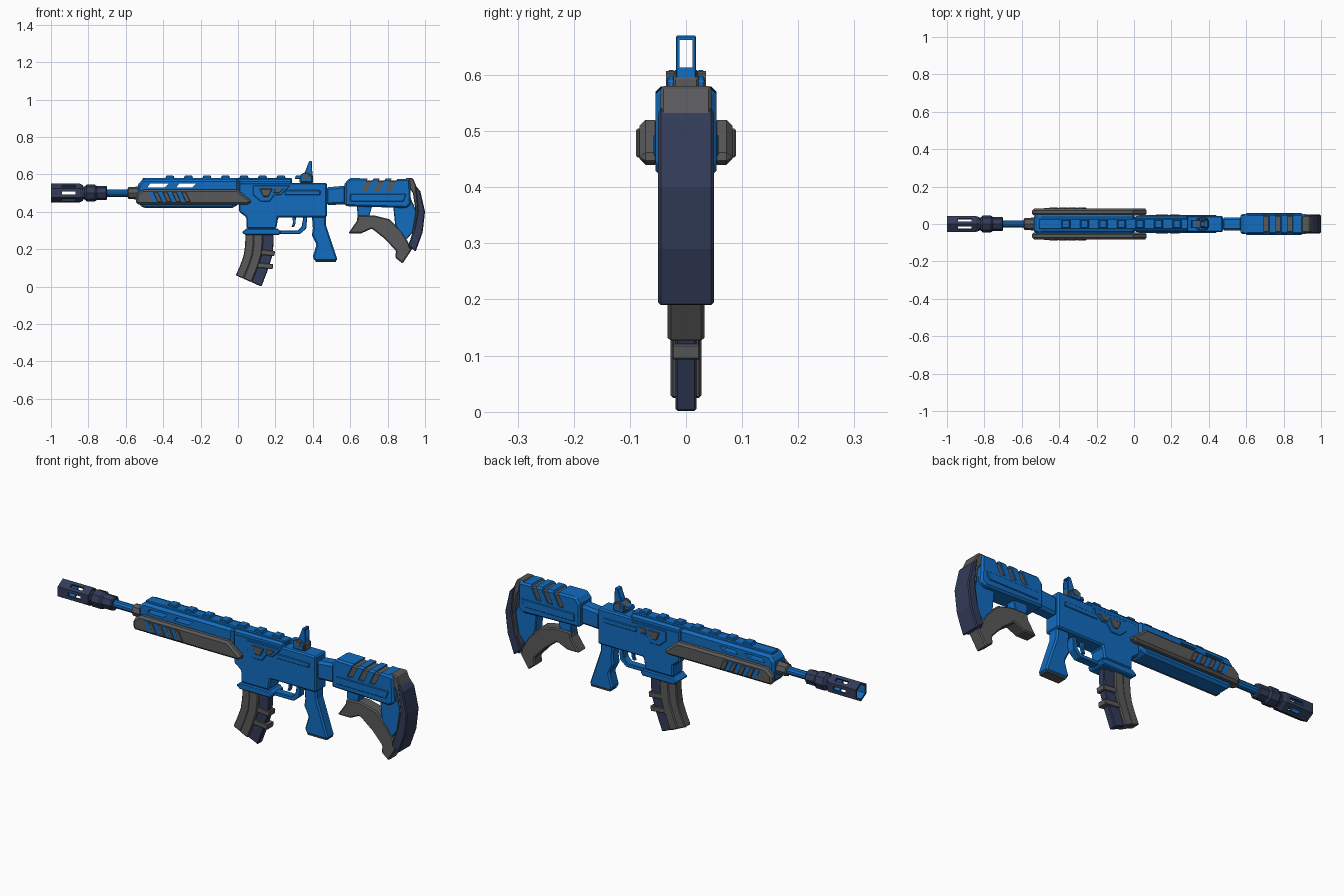
import bpy, bmesh, math
from mathutils import Matrix

if "Cube" in bpy.data.objects:
    bpy.data.objects.remove(bpy.data.objects["Cube"])

def material(name, col):
    m = bpy.data.materials.new(name)
    m.diffuse_color = (*col, 1)
    m.use_nodes = True
    m.node_tree.nodes["Principled BSDF"].inputs["Base Color"].default_value = m.diffuse_color
    return m

BLUE = material("bright blue", (0.006, 0.15, 0.52))
GREY = material("dark grey", (0.10, 0.10, 0.105))
NAVY = material("navy", (0.032, 0.045, 0.098))

def finish(name, bm, mats, bevel=0.0, mirror=False):
    bmesh.ops.recalc_face_normals(bm, faces=bm.faces)
    me = bpy.data.meshes.new(name)
    bm.to_mesh(me)
    bm.free()
    for m in mats:
        me.materials.append(m)
    ob = bpy.data.objects.new(name, me)
    bpy.context.collection.objects.link(ob)
    if bevel:
        b = ob.modifiers.new("chamfer", 'BEVEL')
        b.width, b.segments, b.limit_method = bevel, 1, 'ANGLE'
        b.angle_limit = math.radians(40)
    if mirror:
        ob.modifiers.new("mirror", 'MIRROR').use_axis = (False, True, False)
    return ob

def prism(name, pts, y, mat, bevel=0.005, y0=None):
    """Side profile (hundredths, x/z) extruded over y; with y0 it is a mirrored pair of plates."""
    bm = bmesh.new()
    lo = -y if y0 is None else y0
    f = bm.faces.new([bm.verts.new((x / 100, lo / 100, z / 100)) for x, z in pts])
    ext = bmesh.ops.extrude_face_region(bm, geom=[f])
    verts = [v for v in ext["geom"] if isinstance(v, bmesh.types.BMVert)]
    bmesh.ops.translate(bm, verts=verts, vec=(0, (y - lo) / 100, 0))
    return finish(name, bm, [mat], bevel, y0 is not None)

def rect(x0, x1, z0, z1):
    return [(x0, z0), (x1, z0), (x1, z1), (x0, z1)]

def lathe(name, prof, n, mats, closed=False, inner=0.0):
    """Rings (x, radius) around the barrel axis; faces inside radius 'inner' take the second colour."""
    bm = bmesh.new()
    rings = []
    for x, r in prof:
        rings.append([bm.verts.new((x, r * math.cos(a), 0.5 + r * math.sin(a)))
                      for a in (math.pi / 2 + 2 * math.pi * i / n for i in range(n))])
    pairs = list(zip(rings, rings[1:])) + ([(rings[-1], rings[0])] if closed else [])
    for a, b in pairs:
        for i in range(n):
            j = (i + 1) % n
            f = bm.faces.new((a[i], a[j], b[j], b[i]))
            if all(math.hypot(v.co.y, v.co.z - 0.5) < inner for v in f.verts):
                f.material_index = 1
    if not closed:
        bm.faces.new(rings[0])
        bm.faces.new(rings[-1])
    return finish(name, bm, mats)

def cut(ob, cutter):
    cutter.hide_render = True
    cutter.hide_set(True)
    cutter.display_type = 'WIRE'
    b = ob.modifiers.new("cut", 'BOOLEAN')
    b.operation, b.object, b.solver = 'DIFFERENCE', cutter, 'EXACT'

# --- Muzzle, barrel and collar ---
muzzle = lathe("muzzle_brake", [(-1, .037), (-1, .05), (-.845, .05), (-.83, .042), (-.83, .03), (-.85, .037)],
               6, [NAVY, BLUE], closed=True, inner=0.04)
for k in range(3):
    c = prism("muzzle_slot_cutter", rect(-94, -87, -0.9, 0.9), 8, NAVY, 0)
    c.data.transform(Matrix.Translation((0, 0, .5)) @ Matrix.Rotation(k * math.pi / 3, 4, 'X'))
    cut(muzzle, c)
lathe("muzzle_adapter", [(-.84, .034), (-.82, .034), (-.81, .045), (-.765, .045), (-.755, .037), (-.705, .037),
                         (-.70, .032)], 8, [NAVY])
lathe("barrel", [(-.75, .02), (-.5, .02)], 10, [BLUE])
lathe("barrel_collar", [(-.59, .024), (-.585, .031), (-.53, .035), (-.5, .035)], 8, [GREY])

# --- Handguard with through slots ---
guard = prism("handguard", [(-53.5, 54.5), (-51, 57.5), (.5, 57.5), (.5, 44), (-3, 42), (-51, 42), (-53.5, 45)],
              5, BLUE, 0.012)
for x0, x1 in ((-48.5, -37), (-33, -22.5)):
    cut(guard, prism("handguard_slot_cutter", [(x0, 53), (x0 + 1.5, 55), (x1, 55), (x1 - 2, 53)], 9, BLUE, 0))
prism("side_panel", [(-54.5, 49), (-51, 52), (-.5, 52), (7.5, 45.5), (6, 44), (-54.5, 44)], 8.3, GREY, 0.012, 4.5)
for i in range(4):
    x = -48 + i * 5
    slant = [(x, 50.5), (x + 2.6, 50.5), (x + 5, 45.3), (x + 2.4, 45.3)]
    prism("panel_stripe", slant, 8.45, BLUE, 0, 8.1)
    prism("panel_rib", [(a + 2.6, b) for a, b in slant], 8.9, GREY, 0.003, 8.1)

# --- Top rail ---
prism("rail_base", rect(-51, 29, 56, 58), 2.8, BLUE, 0.004)
for i in range(8):
    x = -36.4 + 9.9 * i
    prism("rail_tooth", [(x - 2.6, 57.5), (x - 2, 59.3), (x + 2, 59.3), (x + 2.6, 57.5)], 2.2, BLUE, 0.003)
prism("upper_cover", rect(0, 29, 54, 57.3), 4.2, BLUE, 0.01)

# --- Receiver ---
prism("receiver", [(.5, 55.5), (47.5, 55.5), (47.5, 37), (21.5, 37), (20.5, 31), (4.5, 31), (4.5, 37), (.5, 40)],
      4.4, BLUE, 0.007)
prism("magazine_well_lip", [(4.5, 31), (21, 31), (23, 29.5), (22, 27.5), (4, 27.5), (2, 29)], 4.8, BLUE, 0.005)
prism("receiver_plate", [(8, 54), (28, 54), (23, 49), (19.5, 49), (17, 45.5), (12, 45.5), (8, 49)],
      4.8, BLUE, 0.003, 4)
prism("ejection_port", [(11.5, 52.3), (18.5, 52.3), (16.2, 48), (13.5, 48)], 5.2, GREY, 0.003, 4)
prism("port_latch", [(20, 52.5), (24.5, 52.5), (22, 50), (19, 50)], 5.1, GREY, 0.002, 4)
prism("receiver_bar", rect(25, 44, 49, 51.5), 4.75, BLUE, 0.003, 4)
prism("trigger_guard", [(21, 30), (32, 30), (34, 32), (35, 37.5), (37, 37.5), (36.5, 31), (33, 28), (20, 28)],
      2, BLUE, 0.003)
prism("trigger", [(29, 38), (31, 38), (30.8, 34), (30, 31.8), (28.6, 31.8), (29.4, 34)], 0.8, BLUE, 0.002)

# --- Grip ---
prism("grip", [(39.5, 38), (47, 38), (47, 33), (53, 15), (53, 13.6), (41, 13.6), (40, 16), (42, 22.5), (39.5, 27.5),
               (40, 31)], 3, BLUE, 0.008)
prism("grip_cap", rect(41.5, 52.5, 13.1, 14.2), 2.6, GREY, 0.002)

# --- Curved magazine: front strip, middle rib, rear spine and bands ---
def strip(a, b):
    """Slice of the curved magazine between width fractions a and b."""
    rows = [((4, 28), (19, 28)), ((3.8, 22), (19, 23)), ((3, 16.5), (18.5, 17)), ((1, 11), (16, 9)), ((-1.2, 6), (12.5, 0))]
    at = lambda r, t: (r[0][0] + (r[1][0] - r[0][0]) * t, r[0][1] + (r[1][1] - r[0][1]) * t)
    return [at(r, a) for r in rows] + [at(r, b) for r in reversed(rows)]

prism("magazine_front", strip(0, .3), 2.4, GREY, 0.004)
prism("magazine_middle", strip(.28, .62), 2.8, GREY, 0.005)
prism("magazine_spine", strip(.6, 1), 1.9, NAVY, 0.004)
for x, z in ((9.5, 20), (8.5, 13), ):
    prism("magazine_band", [(x, z), (x + 10.3, z - 1), (x + 10, z - 3.7), (x - .5, z - 2.6)], 2.5, GREY, 0.003)

# --- Flip-up sight ---
prism("sight_ear", [(33.5, 56), (33.5, 60), (35.5, 61), (39.5, 59), (39.5, 56)], 3.3, BLUE, 0.003, 2)
prism("sight_block", [(33, 55.5), (33, 59), (36, 61), (40, 59.5), (40, 55.5)], 2.2, GREY, 0.003)
hinge = [(36.5 + 1.7 * math.cos(a * math.pi / 4), 59 + 1.7 * math.sin(a * math.pi / 4)) for a in range(8)]
prism("sight_hinge", hinge, 3.6, GREY, 0)
sight = prism("sight_frame", [(35.3, 60), (38, 67), (39.5, 67), (39.8, 59)], 1.8, BLUE, 0.002)
cut(sight, prism("sight_hole_cutter", rect(30, 44, 61.3, 66.2), 1.2, BLUE, 0))

# --- Stock ---
prism("buffer_tube", [(47, 53), (58, 54), (58, 44), (47, 43.5)], 3.5, BLUE, 0.012)
shell = prism("stock_shell", [(57, 55), (59.5, 58), (92, 57.5), (92.5, 44), (90, 42), (57, 43)], 5.4, BLUE, 0.009)
for i in range(3):
    x = 66 + 6.4 * i
    cut(shell, prism("stock_slot_cutter", [(x, 50.8), (x + 3, 50.8), (x + 7.5, 60), (x + 4.5, 60)], 8, BLUE, 0))
prism("stock_core", rect(59, 91, 44, 56.8), 4.6, GREY, 0.006)
prism("stock_side_panel", [(60, 45.5), (88.5, 45.5), (90, 49.5), (60, 49.5)], 5.8, BLUE, 0.003, 5)
prism("stock_strut_rear", [(83, 43), (92, 48), (95.5, 40), (93.5, 29), (89, 24), (84, 33)], 3, BLUE, 0.004)
prism("stock_strut_front", [(63.5, 44), (72, 44), (70, 37), (64, 37)], 2.5, BLUE, 0.003)
prism("stock_bracket", [(59, 28.5), (63.5, 35), (64, 38), (73, 38), (81, 36), (88, 29), (93, 20), (88, 12.3),
                        (84, 15.5), (84.5, 19), (78.5, 25.5), (71.5, 31), (66, 28.5)], 3.3, GREY, 0.006)
prism("butt_rim", [(89.5, 58), (93.5, 58), (97, 50), (98, 40), (96, 29), (93, 19.5), (91, 21), (93.5, 30), (95, 40),
                   (93.5, 50), (90, 55)], 4.5, GREY, 0.005)
prism("butt_pad", [(94.5, 54.5), (97.5, 51), (100, 40), (98.7, 29), (95, 18.7), (91, 22), (94.3, 31), (96, 40),
                   (95.3, 48)], 5, NAVY, 0.005)
